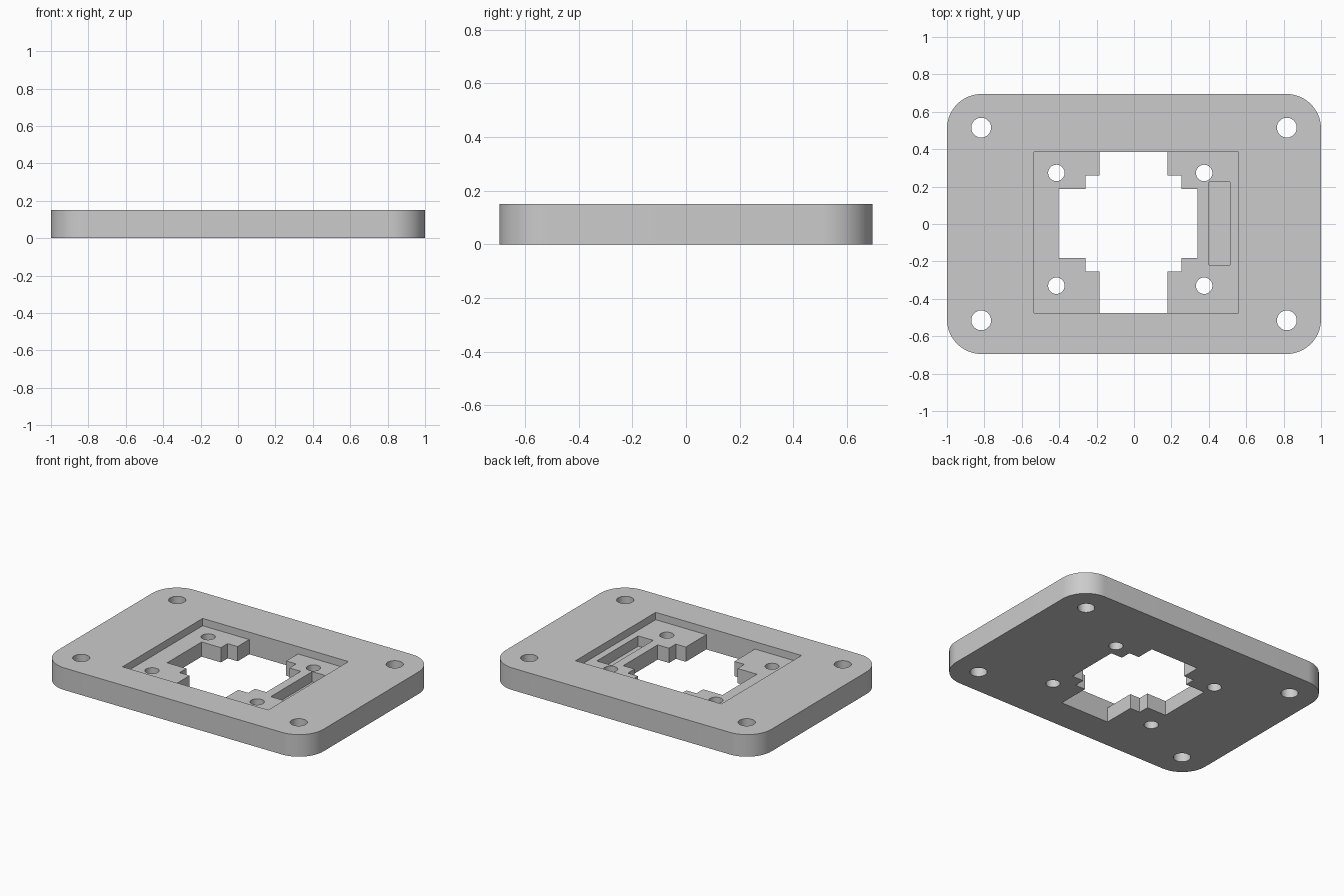
import bpy, bmesh, math

if "Cube" in bpy.data.objects:
    bpy.data.objects.remove(bpy.data.objects["Cube"], do_unlink=True)

TOP, RECESS_Z, SLOT_Z = 0.15, 0.1, 0.03   # plate top, pocket floor, slot floor
OVER = 0.1                                # cutter overshoot

grey = bpy.data.materials.new("plain grey")
grey.use_nodes = True
colour = (0.6, 0.6, 0.6, 1)
grey.diffuse_color = colour
grey.node_tree.nodes["Principled BSDF"].inputs["Base Color"].default_value = colour


def prism(name, outline, z0, z1):
    """Upright prism over a counter-clockwise outline."""
    bm = bmesh.new()
    base = bm.faces.new([bm.verts.new((x, y, z0)) for x, y in outline])
    out = bmesh.ops.extrude_face_region(bm, geom=[base])["geom"]
    bmesh.ops.translate(bm, vec=(0, 0, z1 - z0),
                        verts=[v for v in out if isinstance(v, bmesh.types.BMVert)])
    bmesh.ops.recalc_face_normals(bm, faces=bm.faces)
    mesh = bpy.data.meshes.new(name)
    bm.to_mesh(mesh)
    bm.free()
    mesh.materials.append(grey)
    obj = bpy.data.objects.new(name, mesh)
    bpy.context.collection.objects.link(obj)
    return obj


def rect(x0, x1, y0, y1):
    return [(x0, y0), (x1, y0), (x1, y1), (x0, y1)]


def arc(cx, cy, r, start, sweep, steps):
    return [(cx + r * math.cos(start + sweep * i / steps),
             cy + r * math.sin(start + sweep * i / steps)) for i in range(steps + 1)]


def circle(cx, cy, r):
    return arc(cx, cy, r, 0, math.tau, 40)[:-1]


# Rounded plate
W, D, R = 1.0, 0.695, 0.185
outline = []
for i, (sx, sy) in enumerate([(1, 1), (-1, 1), (-1, -1), (1, -1)]):
    outline += arc(sx * (W - R), sy * (D - R), R, i * math.pi / 2, math.pi / 2, 16)
plate = prism("mounting_plate", outline, 0, TOP)


def cut(name, shape, z0=-OVER):
    """Subtract a prism reaching from z0 up through the plate top."""
    cutter = prism(name, shape, z0, TOP + OVER)
    cutter.hide_render = True
    mod = plate.modifiers.new(name, "BOOLEAN")
    mod.operation, mod.solver, mod.object = "DIFFERENCE", "EXACT", cutter
    bpy.context.view_layer.objects.active = plate
    bpy.ops.object.modifier_apply(modifier=name)
    bpy.data.objects.remove(cutter, do_unlink=True)


# Shallow pocket and the deeper blind slot in its floor
cut("pocket_cutter", rect(-0.535, 0.56, -0.475, 0.385), RECESS_Z)
cut("slot_cutter", rect(0.4, 0.513, -0.22, 0.225), SLOT_Z)

# Stepped cross-shaped opening
cut("long_opening_cutter", rect(-0.185, 0.18, -0.475, 0.385))
cut("step_opening_cutter", rect(-0.26, 0.255, -0.255, 0.26))
cut("wide_opening_cutter", rect(-0.405, 0.34, -0.182, 0.188))

# Corner holes and pocket holes
for x in (-0.817, 0.817):
    for y in (-0.515, 0.515):
        cut("corner_hole_cutter", circle(x, y, 0.053))
for x in (-0.415, 0.375):
    for y in (-0.33, 0.273):
        cut("pocket_hole_cutter", circle(x, y, 0.044))

# Smooth curved walls, crisp edges
bpy.ops.object.select_all(action="DESELECT")
plate.select_set(True)
bpy.context.view_layer.objects.active = plate
bpy.ops.object.shade_smooth_by_angle(angle=math.radians(30))
